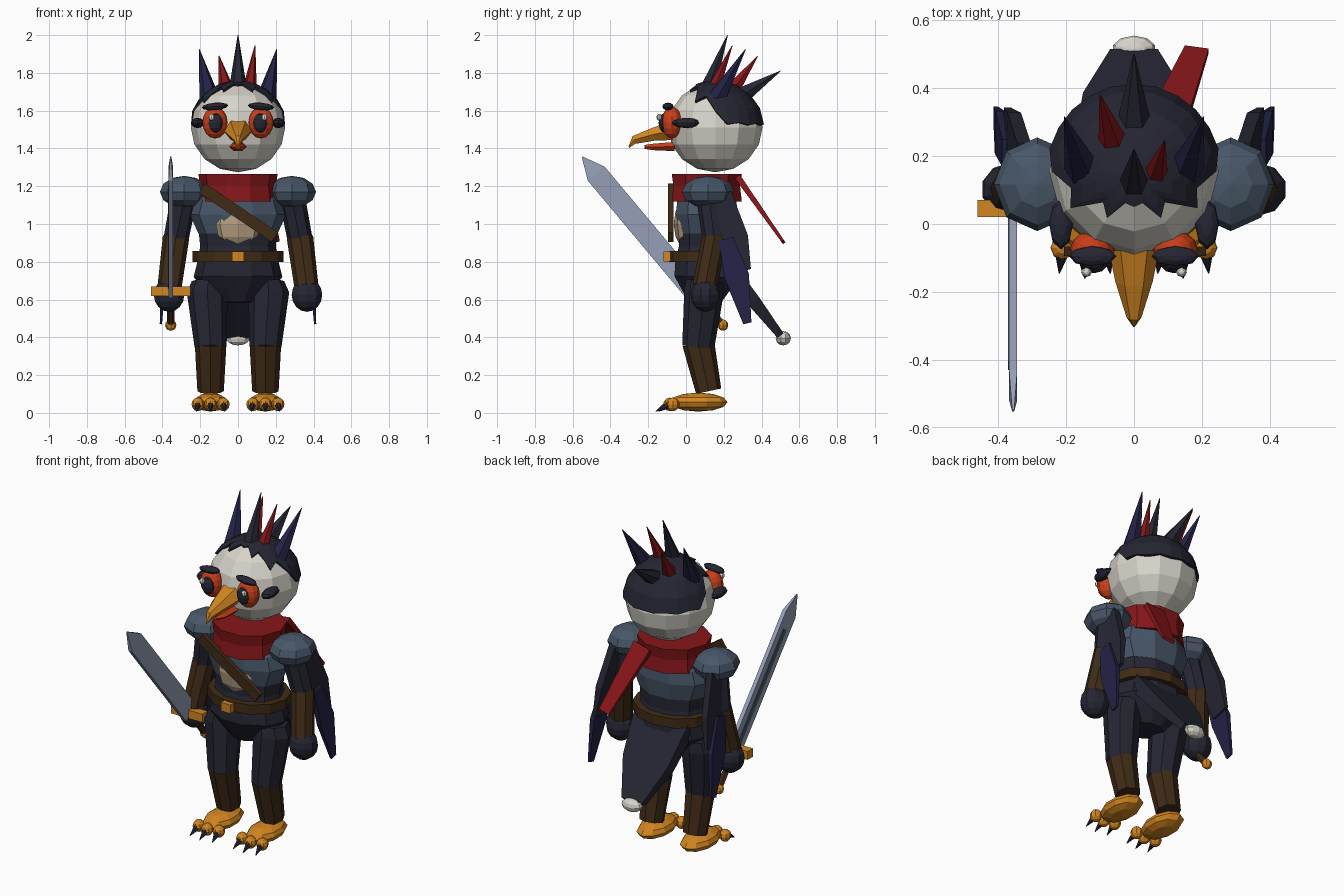
import bpy, bmesh, math
from mathutils import Vector, Matrix

if "Cube" in bpy.data.objects:
    bpy.data.objects.remove(bpy.data.objects["Cube"])


def paint(name, *rgb):
    m = bpy.data.materials.new(name)
    m.diffuse_color = (*rgb, 1)
    m.use_nodes = True
    m.node_tree.nodes["Principled BSDF"].inputs["Base Color"].default_value = m.diffuse_color
    return m


NAVY = paint("navy feathers", .018, .019, .032)
INDIGO = paint("indigo feathers", .017, .016, .06)
WHITE = paint("white feathers", .68, .66, .59)
RED = paint("red cloth", .24, .008, .01)
ORANGE = paint("orange", .65, .24, .015)
VERMILION = paint("vermilion", .6, .05, .01)
STEEL = paint("steel armour", .065, .095, .14)
BROWN = paint("brown leather", .05, .024, .008)
TAN = paint("tan belly", .45, .33, .21)
BLADE = paint("pale blade", .30, .35, .47)


def finish(name, bm, mat, mirror=False):
    bmesh.ops.recalc_face_normals(bm, faces=bm.faces)
    me = bpy.data.meshes.new(name)
    bm.to_mesh(me)
    bm.free()
    me.materials.append(mat)
    ob = bpy.data.objects.new(name, me)
    bpy.context.collection.objects.link(ob)
    if mirror:
        ob.modifiers.new("mirror", 'MIRROR')
    return ob


def ball(name, loc, size, mat, seg=10, rings=6, tilt=0, mirror=False):
    """Faceted ellipsoid, tilted about the y axis."""
    bm = bmesh.new()
    m = Matrix.Translation(loc) @ Matrix.Rotation(tilt, 4, 'Y') @ Matrix.Diagonal((*size, 1))
    bmesh.ops.create_uvsphere(bm, u_segments=seg, v_segments=rings, radius=1, matrix=m)
    return finish(name, bm, mat, mirror)


def limb(name, sections, mat, n=8, side=(1, 0, 0), square=False, mirror=False):
    """Loft of (centre, half width along side, half depth) sections."""
    d = (Vector(sections[-1][0]) - Vector(sections[0][0])).normalized()
    u = Vector(side)
    u = (u - d * u.dot(d)).normalized()
    v = d.cross(u)
    if square:
        n = 4
    k = math.sqrt(2) if square else 1
    off = math.pi / 4 if square else 0
    bm = bmesh.new()
    loops = []
    for c, a, b in sections:
        loops.append([bm.verts.new(Vector(c) + k * (u * a * math.cos(off + i * math.tau / n)
                      + v * b * math.sin(off + i * math.tau / n))) for i in range(n)])
    for lo, hi in zip(loops, loops[1:]):
        for i in range(n):
            bm.faces.new((lo[i], lo[(i + 1) % n], hi[(i + 1) % n], hi[i]))
    bm.faces.new(loops[0])
    bm.faces.new(loops[-1])
    return finish(name, bm, mat, mirror)


# Head and jagged feather cap
ball("head", (0, .155, 1.512), (.25, .25, .238), WHITE, 12, 8)
edge = [66, 68, 52, 60, 33, 42, 20, 3, 5, 2, 4, 2, 3]  # cap hem elevation, front to back
bm = bmesh.new()
cols = []
for i in range(24):
    phi, low = math.radians(15 * i), edge[min(i, 24 - i)]
    col = []
    for j in range(5):
        t = math.radians(low + (86 - low) * j / 4)
        col.append(bm.verts.new((.258 * math.cos(t) * math.sin(phi),
                                 .155 - .258 * math.cos(t) * math.cos(phi),
                                 1.515 + .245 * math.sin(t))))
    low_in = math.radians(low)
    col.insert(0, bm.verts.new((.22 * math.cos(low_in) * math.sin(phi),
                                .155 - .22 * math.cos(low_in) * math.cos(phi),
                                1.512 + .21 * math.sin(low_in))))
    cols.append(col)
for i in range(24):
    a, b = cols[i], cols[(i + 1) % 24]
    for j in range(5):
        bm.faces.new((a[j], b[j], b[j + 1], a[j + 1]))
bm.faces.new([c[-1] for c in cols])
finish("feather_cap", bm, NAVY)

# Crest spikes: base, tip, radius
for name, base, tip, r, mat, mir in (
        ("crest_front", (0, .11, 1.70), (0, .22, 2.0), .05, NAVY, False),
        ("crest_red_left", (.06, .14, 1.70), (.09, .245, 1.945), .04, RED, False),
        ("crest_side", (.15, .16, 1.66), (.205, .315, 1.925), .055, INDIGO, True),
        ("crest_red_right", (-.06, .24, 1.70), (-.1, .38, 1.89), .045, RED, False),
        ("crest_back", (0, .28, 1.67), (0, .5, 1.81), .055, NAVY, False)):
    limb(name, [(base, r, r), (tip, .002, .002)], mat, 6, mirror=mir)

# Face
ball("eye_ring", (.122, -.075, 1.537), (.066, .055, .084), VERMILION, 12, 8, mirror=True)
ball("pupil", (.118, -.115, 1.535), (.04, .03, .052), NAVY, 10, 6, mirror=True)
ball("eye_glint", (.14, -.142, 1.565), (.016, .014, .018), WHITE, 8, 6, mirror=True)
ball("brow", (.122, -.095, 1.622), (.07, .03, .02), NAVY, 8, 6, .08, True)
ball("cheek_feather", (.215, 0, 1.535), (.035, .075, .027), NAVY, 8, 6, mirror=True)
limb("upper_beak", [((0, -.06, 1.495), .078, .062), ((0, -.17, 1.475), .055, .04),
                    ((0, -.275, 1.445), .022, .025), ((0, -.302, 1.408), .003, .006)],
     ORANGE, 6)
limb("lower_beak", [((0, -.06, 1.41), .045, .028), ((0, -.17, 1.408), .038, .02),
                    ((0, -.22, 1.408), .012, .012)], VERMILION, 6)

# Torso, chest armour and belly
limb("lower_body", [((0, .1, .585), .1, .09), ((0, .105, .66), .19, .14), ((0, .11, .72), .235, .18),
                    ((0, .11, .80), .215, .175), ((0, .11, .88), .2, .155), ((0, .11, .98), .21, .155)],
     NAVY, 10)
limb("chest_armour", [((0, .11, .95), .21, .155), ((0, .11, 1.05), .255, .17),
                      ((0, .11, 1.13), .23, .165), ((0, .11, 1.2), .15, .13)], STEEL, 10)
ball("belly_patch", (0, .005, 1.0), (.135, .07, .135), TAN, 8, 6)
limb("belt", [((0, .11, .80), .242, .2), ((0, .11, .857), .242, .2)], BROWN, 12)
limb("belt_buckle", [((0, -.118, .828), .032, .026), ((0, -.07, .828), .032, .026)], ORANGE, square=True)
limb("chest_strap", [((-.19, -.08, 1.19), .03, .014), ((.195, -.08, .93), .03, .014)], BROWN,
     side=(.56, 0, .83), square=True)

# Scarf with hanging tail
limb("scarf", [((0, .11, 1.12), .21, .195), ((0, .11, 1.2), .2, .185), ((0, .11, 1.265), .21, .195)],
     RED, 10)
limb("scarf_tail", [((.09, .28, 1.24), .06, .016), ((.185, .515, .905), .036, .008)], RED, square=True)

# Arms
ball("shoulder_pad", (.285, .117, 1.17), (.128, .138, .085), STEEL, 8, 6, mirror=True)
limb("upper_arm", [((.28, .12, 1.17), .07, .07), ((.33, .15, .91), .066, .062)], NAVY, mirror=True)
limb("forearm_bracer", [((.328, .15, .93), .07, .064), ((.362, .10, .67), .064, .066)], BROWN, mirror=True)
ball("hand", (.365, .102, .625), (.085, .078, .09), NAVY, 10, 8, mirror=True)

# Wing feathers behind the arms
limb("upper_wing_feather", [((.325, .19, 1.16), .05, .02), ((.355, .255, .92), .075, .02),
                            ((.375, .29, .75), .055, .01)], NAVY, side=(0, 1, 0), square=True, mirror=True)
limb("lower_wing_feather", [((.375, .21, .92), .04, .014), ((.395, .27, .72), .065, .014),
                            ((.408, .325, .475), .022, .006)], INDIGO, side=(0, 1, 0), square=True, mirror=True)

# Legs and clawed feet
limb("thigh", [((.155, .1, .70), .09, .1), ((.163, .095, .64), .108, .105), ((.145, .065, .35), .085, .085)],
     NAVY, mirror=True)
limb("shin_wrap", [((.145, .065, .37), .084, .085), ((.145, .12, .115), .07, .068)], BROWN, mirror=True)
ball("foot", (.145, .065, .057), (.09, .155, .05), ORANGE, 10, 6, mirror=True)
for name, x, dx in (("inner", .078, -.008), ("middle", .145, 0), ("outer", .212, .008)):
    y = -.085 if name == "middle" else -.07
    ball(name + "_toe", (x, y, .045), (.034, .036, .036), ORANGE, 8, 6, mirror=True)
    limb(name + "_claw", [((x, y - .012, .045), .022, .022), ((x + dx, y - .075, .008), .002, .002)],
         NAVY, 6, mirror=True)

# Tail with white tip
limb("tail", [((0, .2, .79), .18, .045), ((0, .36, .59), .15, .035), ((0, .5, .41), .07, .02)], NAVY, square=True)
ball("tail_tip", (0, .515, .395), (.065, .04, .038), WHITE, 10, 6)

# Sword held in the right hand
GRIP = Vector((-.356, .045, .645))
AIM = Vector((0, -.642, .767))


def along(t, x=0):
    return GRIP + AIM * t + Vector((x, 0, 0))


limb("blade", [(along(0), .058, .012), (along(.81), .058, .012), (along(.926), .003, .003)],
     BLADE, side=(0, 1, 0), square=True)
limb("blade_groove", [(along(.03, -.012), .016, .003), (along(.72, -.012), .016, .003)],
     STEEL, side=(0, 1, 0), square=True)
limb("cross_guard", [(along(0, -.105), .025, .025), (along(0, .105), .025, .025)], ORANGE,
     side=(0, 0, 1), square=True)
limb("grip", [(along(.01), .02, .02), (along(-.23), .02, .02)], BROWN, 6)
ball("pommel", along(-.235), (.03, .028, .03), ORANGE, 8, 6)
